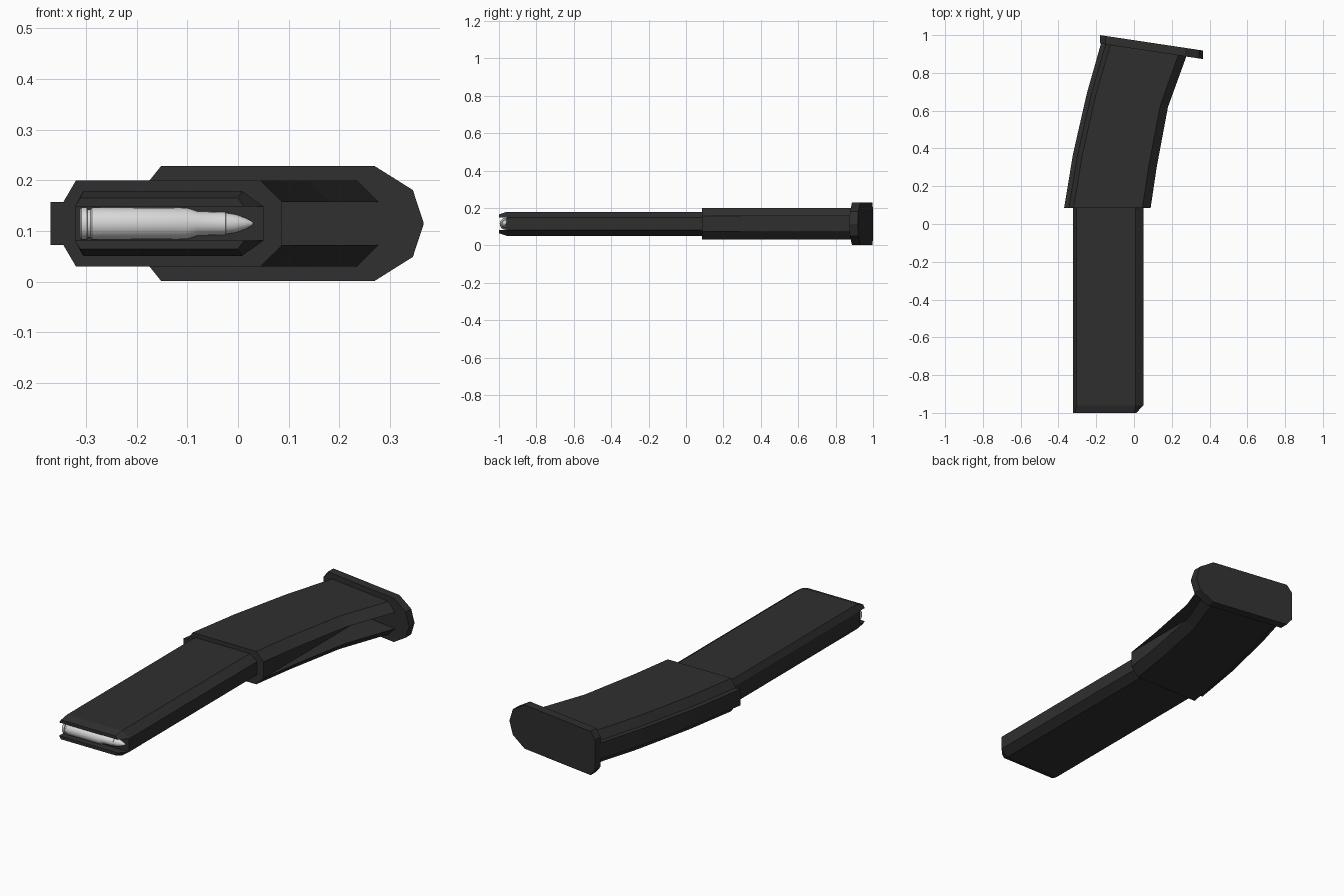
import bpy, bmesh, math

if "Cube" in bpy.data.objects:
    bpy.data.objects.remove(bpy.data.objects["Cube"])

ZC = 0.115  # height of the symmetry plane


def material(name, c):
    m = bpy.data.materials.new(name)
    m.diffuse_color = (c, c, c, 1)
    m.use_nodes = True
    m.node_tree.nodes["Principled BSDF"].inputs["Base Color"].default_value = m.diffuse_color
    return m


black = material("black polymer", 0.028)
silver = material("pale metal", 0.7)


def loft(name, rings, mat, closed=False):
    """Join rings of equal length with quads and cap both ends."""
    bm = bmesh.new()
    vs = [[bm.verts.new(p) for p in r] for r in rings]
    n = len(vs[0])
    for a, b in zip(vs, vs[1:]):
        for i in range(n):
            j = (i + 1) % n
            bm.faces.new((a[i], a[j], b[j], b[i]))
    bm.faces.new(vs[0])
    bm.faces.new(vs[-1])
    bmesh.ops.recalc_face_normals(bm, faces=bm.faces)
    me = bpy.data.meshes.new(name)
    bm.to_mesh(me)
    bm.free()
    me.materials.append(mat)
    ob = bpy.data.objects.new(name, me)
    bpy.context.collection.objects.link(ob)
    return ob


def mirrored(half):
    """Upper half outline (x, height above centre) to full outline (x, z)."""
    return [(x, ZC + h) for x, h in half] + [(x, ZC - h) for x, h in reversed(half)]


# straight inner tube
tube = mirrored([(-0.322, 0.034), (-0.305, 0.064), (0.008, 0.064), (0.05, 0.034)])
loft("inner_tube", [[(x, y, z) for x, z in tube] for y in (-0.96, 0.12)], black)

# feed lips above and below the mouth, tapering toward the open end
for label, s in (("upper", 1), ("lower", -1)):
    base = [(-0.322, 0.034), (-0.305, 0.064), (0.008, 0.064), (0.05, 0.034)]
    tip = [(-0.322, 0.034), (-0.312, 0.05), (0.0, 0.05), (0.012, 0.034)]
    loft(label + "_feed_lip",
         [[(x, y, ZC + s * h) for x, h in r] for y, r in ((-0.96, base), (-1.0, tip))], black)

# curved outer sleeve: rear rib, chamfered sides, slot along the front
stations = [((-0.37, 0.085), (0.088, 0.085)), ((-0.323, 0.37), (0.12, 0.30)),
            ((-0.25, 0.69), (0.18, 0.62)), ((-0.172, 0.965), (0.28, 0.895))]
rings = []
for (xr, yr), (xf, yf) in stations:
    floor = (0.086 - xr) / (xf - xr)
    half = [(0, 0.042), (0.055, 0.042), (0.11, 0.085), (0.905, 0.085), (1, 0.042), (floor, 0.042)]
    rings.append([(xr + (xf - xr) * t, yr + (yf - yr) * t, z) for t, z in mirrored(half)])
loft("curved_sleeve", rings, black)

# tilted base plate
plate = mirrored([(-0.18, 0.078), (-0.152, 0.113), (0.27, 0.113), (0.345, 0.066), (0.366, 0.002)])
loft("base_plate", [[(x, y0 - (x + 0.18) * 0.15, z) for x, z in plate] for y0 in (0.955, 1.0)], black)

# round in the mouth, turned around the x axis
profile = [(-0.312, 0.028), (-0.309, 0.032), (-0.298, 0.032), (-0.297, 0.028), (-0.291, 0.028),
           (-0.288, 0.032), (-0.1, 0.031), (-0.08, 0.024), (-0.025, 0.0225), (-0.024, 0.021),
           (-0.005, 0.018), (0.012, 0.012), (0.025, 0.006), (0.03, 0.002)]
N = 24
cartridge = loft("cartridge", [[(x, -0.964 + r * math.cos(2 * math.pi * i / N),
                                 ZC + r * math.sin(2 * math.pi * i / N)) for i in range(N)]
                               for x, r in profile], silver)
bpy.ops.object.select_all(action="DESELECT")
cartridge.select_set(True)
bpy.context.view_layer.objects.active = cartridge
bpy.ops.object.shade_smooth_by_angle(angle=math.radians(35))
